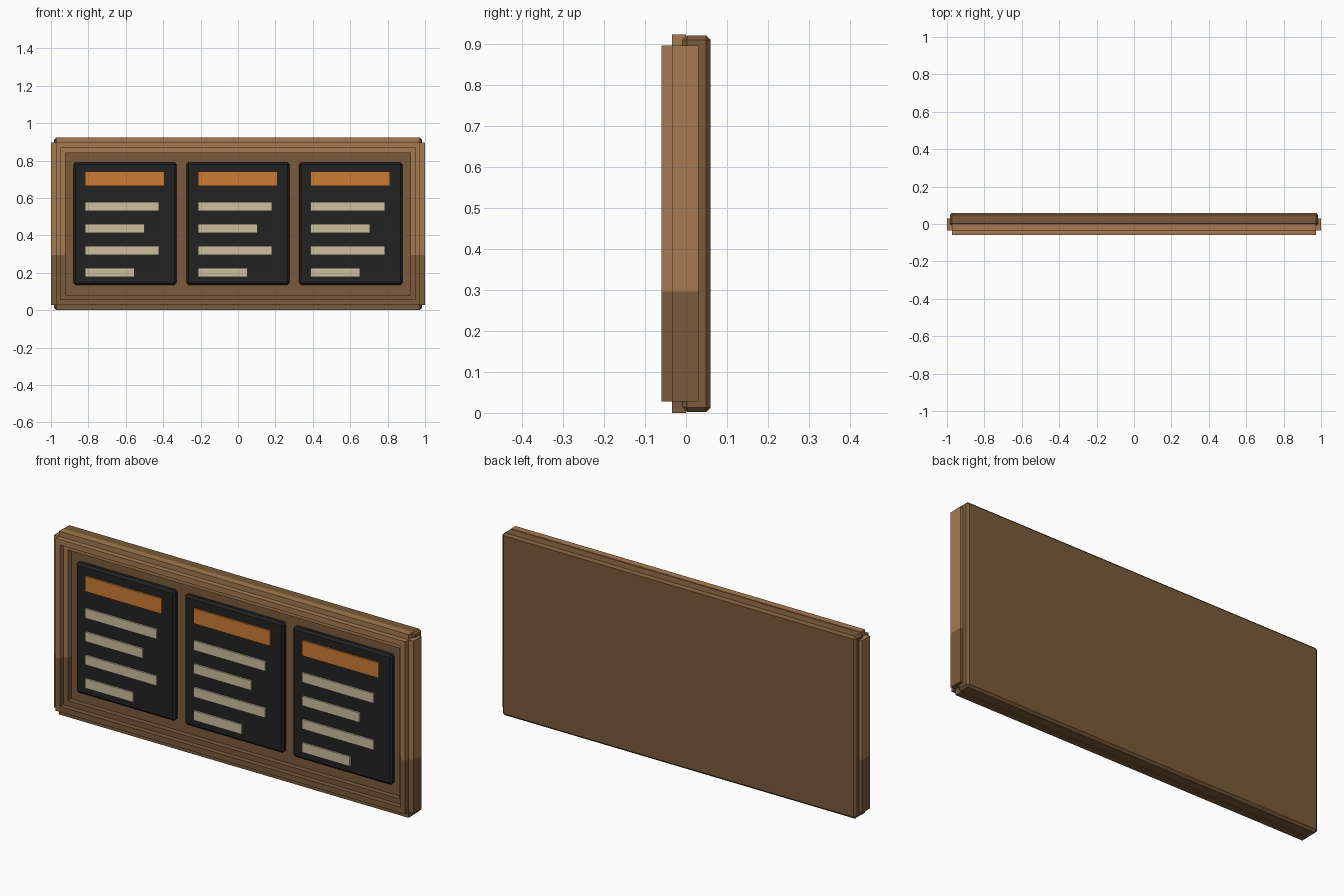
import bpy
import bmesh
from mathutils import Vector

cube = bpy.data.objects.get("Cube")
if cube:
    bpy.data.objects.remove(cube, do_unlink=True)


def make_material(name, srgb):
    rgba = [((c / 255 + 0.055) / 1.055) ** 2.4 for c in srgb] + [1.0]
    mat = bpy.data.materials.new(name)
    mat.use_nodes = True
    mat.diffuse_color = rgba
    mat.node_tree.nodes["Principled BSDF"].inputs["Base Color"].default_value = rgba
    return mat


light_wood = make_material("light wood", (166, 122, 80))
dark_wood = make_material("dark wood", (122, 91, 59))
black = make_material("slate black", (34, 34, 34))
orange = make_material("orange", (203, 124, 52))
cream = make_material("cream", (204, 191, 157))


def box(name, xs, ys, zs, mat, bevel=0.0):
    """Box spanning three (min, max) ranges, with optional chamfered edges."""
    lo, hi = (Vector(p) for p in zip(xs, ys, zs))
    bm = bmesh.new()
    bmesh.ops.create_cube(bm, size=1)
    for v in bm.verts:
        v.co = (lo + hi) / 2 + v.co * (hi - lo)
    if bevel:
        bmesh.ops.bevel(bm, geom=bm.edges[:], offset=bevel, segments=1,
                        affect='EDGES')
    mesh = bpy.data.meshes.new(name)
    bm.to_mesh(mesh)
    bm.free()
    mesh.materials.append(mat)
    obj = bpy.data.objects.new(name, mesh)
    bpy.context.collection.objects.link(obj)
    return obj


# Backing board
box("back_board", (-0.985, 0.985), (-0.008, 0.06), (0.002, 0.92), dark_wood, 0.011)

# Frame mouldings: a wide rail with a narrow raised ridge along its middle
LOW, HIGH, SPLIT = 0.028, 0.896, 0.296
RAIL_Y, RIDGE_Y = (-0.034, 0.0), (-0.06, -0.034)
for name, mat, rail_z, ridge_z in (
        ("top", light_wood, (0.84, 0.922), (0.868, HIGH)),
        ("bottom", dark_wood, (0.0, 0.082), (LOW, 0.056))):
    box(name + "_rail", (-0.973, 0.973), RAIL_Y, rail_z, mat)
    box(name + "_ridge", (-0.973, 0.973), RIDGE_Y, ridge_z, mat)

for side, s in (("left", 1), ("right", -1)):
    for part, mat, zs in (("upper", light_wood, (SPLIT, HIGH)),
                          ("lower", dark_wood, (LOW, SPLIT))):
        rail_x = sorted((s * 0.922, s * 1.0))
        ridge_x = sorted((s * 0.948, s * 0.973))
        box(f"{side}_rail_{part}", rail_x, (-0.034, 0.03), zs, mat)
        box(f"{side}_ridge_{part}", ridge_x, RIDGE_Y, zs, mat)

# Three menu panels, each with a heading bar and four text bars
for label, cx in (("right", -0.604), ("middle", 0.0), ("left", 0.603)):
    box(label + "_panel", (cx - 0.276, cx + 0.276), (-0.036, 0.0),
        (0.135, 0.79), black, 0.011)
    start = cx - 0.215
    box(label + "_heading", (start, start + 0.425), (-0.045, -0.03),
        (0.664, 0.74), orange)
    for i, length in enumerate((0.397, 0.318, 0.397, 0.265)):
        z = 0.554 - 0.1175 * i
        box(f"{label}_text_bar_{i + 1}", (start, start + length),
            (-0.045, -0.03), (z - 0.024, z + 0.024), cream)
